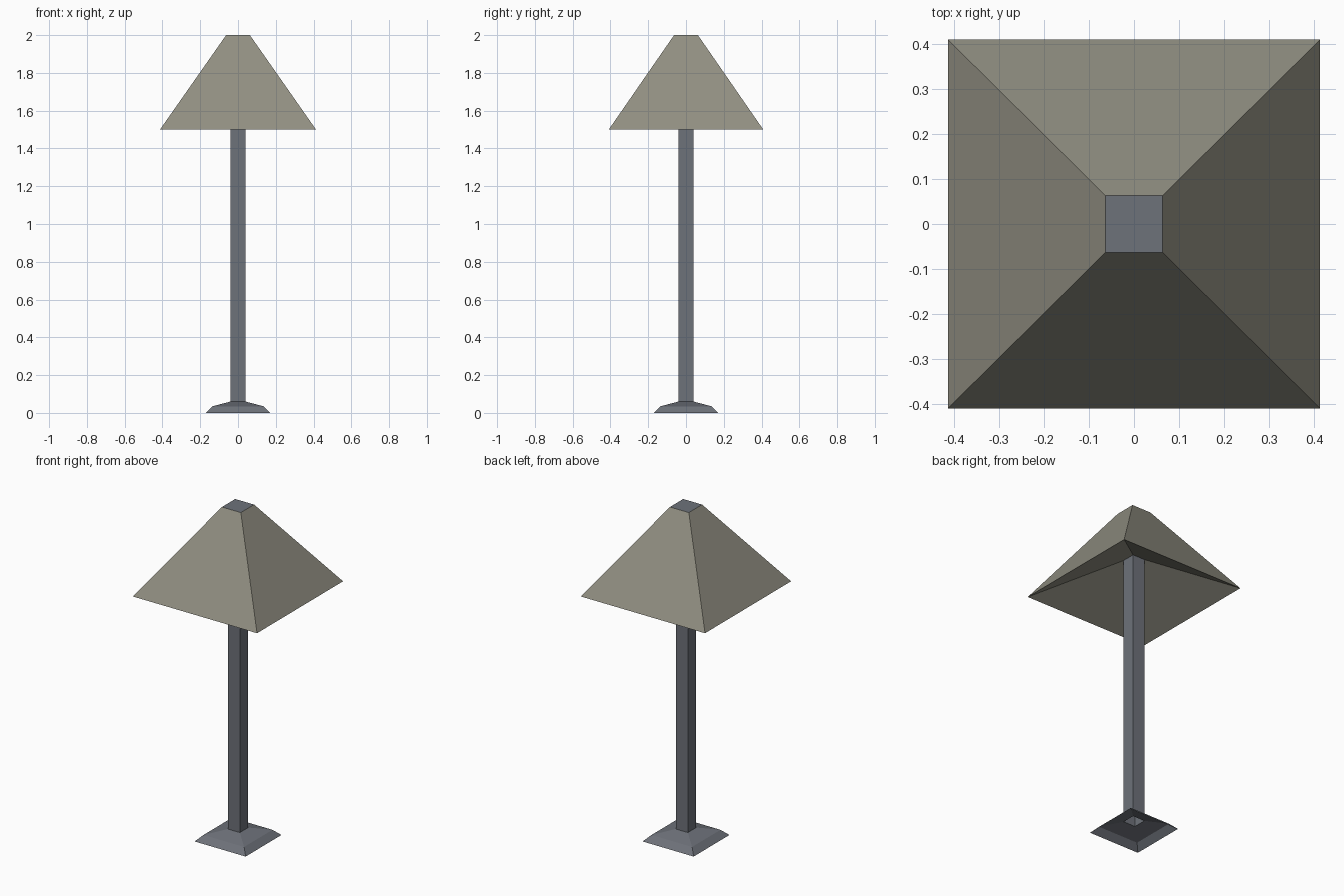
import bpy
import bmesh

if "Cube" in bpy.data.objects:
    bpy.data.objects.remove(bpy.data.objects["Cube"])


def material(name, rgb):
    mat = bpy.data.materials.new(name)
    mat.diffuse_color = (*rgb, 1.0)
    mat.use_nodes = True
    mat.node_tree.nodes["Principled BSDF"].inputs["Base Color"].default_value = mat.diffuse_color
    return mat


METAL = material("blue grey metal", (0.155, 0.168, 0.194))
FABRIC = material("khaki fabric", (0.283, 0.275, 0.223))


def square_loft(name, rings, mat, cap_last=False):
    """Join rectangular rings (half x, half y, z) with flat quads."""
    bm = bmesh.new()
    loops = [[bm.verts.new((sx * hx, sy * hy, z))
              for sx, sy in ((-1, -1), (1, -1), (1, 1), (-1, 1))]
             for hx, hy, z in rings]
    for low, high in zip(loops, loops[1:]):
        for i in range(4):
            j = (i + 1) % 4
            bm.faces.new((low[i], low[j], high[j], high[i]))
    if cap_last:
        bm.faces.new(loops[-1])
    mesh = bpy.data.meshes.new(name)
    bm.to_mesh(mesh)
    bm.free()
    mesh.materials.append(mat)
    obj = bpy.data.objects.new(name, mesh)
    bpy.context.collection.objects.link(obj)
    return obj


POLE = 0.04
RIM = (0.413, 0.409, 1.5)
TOP = (0.063, 0.063, 2.0)

# Stepped foot, an open shell underneath
square_loft("base", [(0.17, 0.17, 0), (0.135, 0.135, 0.035), (POLE, POLE, 0.06)], METAL)

# Hollow square pole, reaching up to the lining of the shade
square_loft("pole", [(POLE, POLE, 0.06), (POLE, POLE, 1.705)], METAL)

# Shade: shallow lining from pole to rim, then steep outer sides
square_loft("lamp_shade", [(POLE, POLE, 1.705), RIM, TOP], FABRIC)

# Flat square cap closing the top of the shade
square_loft("top_cap", [TOP], METAL, cap_last=True)
